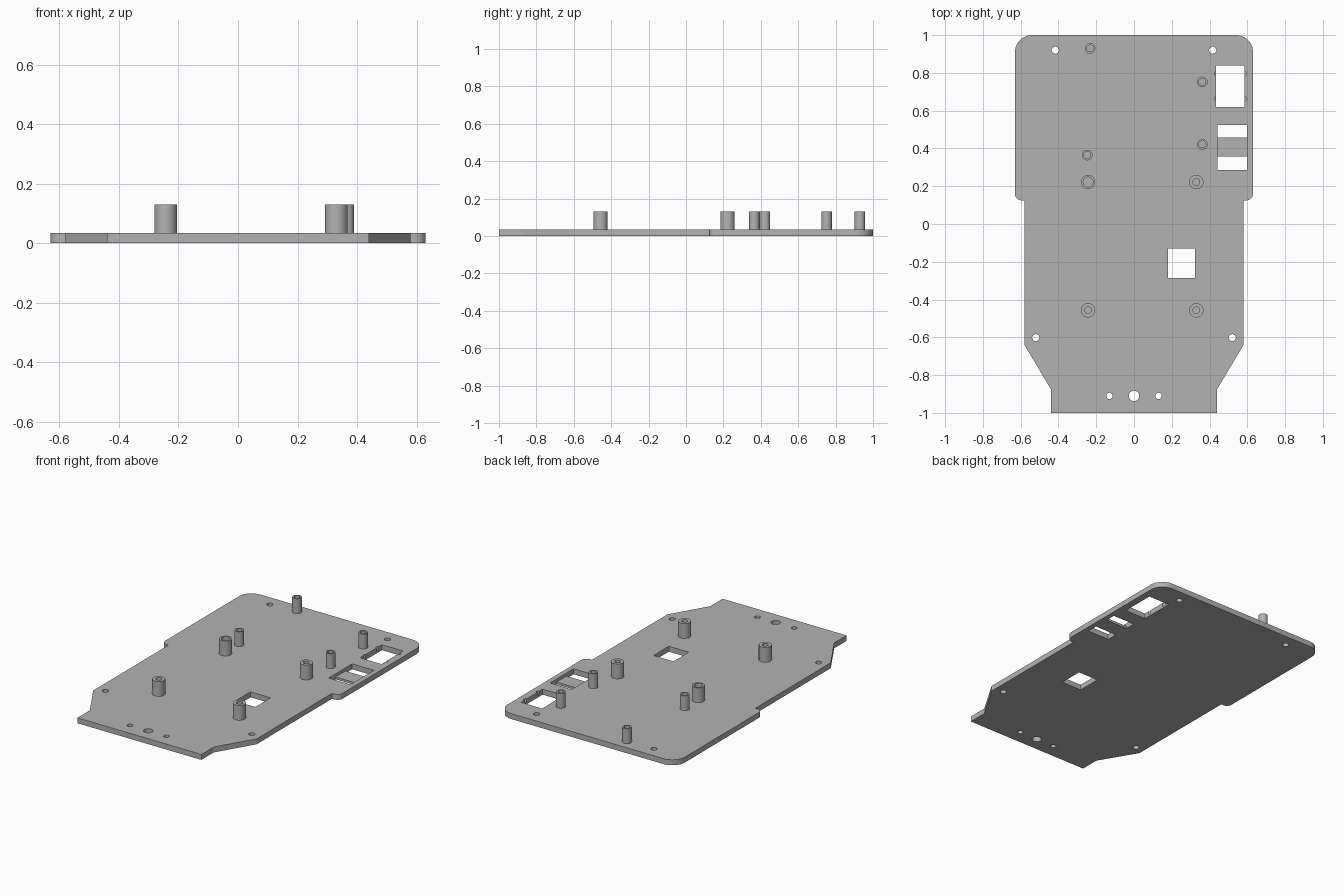
import bpy, bmesh, math

if "Cube" in bpy.data.objects:
    bpy.data.objects.remove(bpy.data.objects["Cube"], do_unlink=True)

THICK, TOP = 0.035, 0.13

grey = bpy.data.materials.new("plain grey")
grey.use_nodes = True
COLOUR = (0.45, 0.45, 0.45, 1)
grey.diffuse_color = COLOUR
grey.node_tree.nodes["Principled BSDF"].inputs["Base Color"].default_value = COLOUR


def finish(name, bm):
    bmesh.ops.recalc_face_normals(bm, faces=bm.faces)
    mesh = bpy.data.meshes.new(name)
    bm.to_mesh(mesh)
    bm.free()
    mesh.materials.append(grey)
    obj = bpy.data.objects.new(name, mesh)
    bpy.context.collection.objects.link(obj)
    return obj


def activate(obj):
    bpy.ops.object.select_all(action='DESELECT')
    obj.select_set(True)
    bpy.context.view_layer.objects.active = obj


def smooth(obj):
    activate(obj)
    bpy.ops.object.shade_smooth_by_angle(angle=math.radians(30))


def prism(name, points, z0, z1):
    bm = bmesh.new()
    face = bm.faces.new([bm.verts.new((x, y, z0)) for x, y in points])
    out = bmesh.ops.extrude_face_region(bm, geom=[face])
    for v in out["geom"]:
        if isinstance(v, bmesh.types.BMVert):
            v.co.z = z1
    return finish(name, bm)


def arc(cx, cy, r, a0, a1, n):
    angles = [math.radians(a0 + (a1 - a0) * i / n) for i in range(n + 1)]
    return [(cx + r * math.cos(a), cy + r * math.sin(a)) for a in angles]


def rect(x0, x1, y0, y1):
    return [(x0, y0), (x1, y0), (x1, y1), (x0, y1)]


def cut(target, points, z0=-0.1, z1=0.1):
    cutter = prism("cutter", points, z0, z1)
    cutter.hide_render = True
    activate(target)
    mod = target.modifiers.new("cut", 'BOOLEAN')
    mod.operation, mod.solver, mod.object = 'DIFFERENCE', 'EXACT', cutter
    bpy.ops.object.modifier_apply(modifier=mod.name)
    bpy.data.objects.remove(cutter, do_unlink=True)


def cut_hole(target, x, y, r, z0=-0.1):
    cut(target, arc(x, y, r, 0, 345, 23), z0)


# Base plate: right-hand outline mirrored to the other side
half = [(0.44, -1), (0.44, -0.875), (0.58, -0.64), (0.58, 0.125), (0.595, 0.125)]
half += arc(0.595, 0.16, 0.035, -80, 0, 6)
half += arc(0.54, 0.91, 0.09, 0, 90, 10)
plate = prism("base_plate", half + [(-x, y) for x, y in reversed(half)], 0, THICK)

# Screw holes
for side in (-1, 1):
    cut_hole(plate, side * 0.417, 0.92, 0.019)
    cut_hole(plate, side * 0.52, -0.602, 0.019)
    cut_hole(plate, side * 0.13, -0.91, 0.017)
cut_hole(plate, 0, -0.91, 0.028)

# Cable opening, and the tray with a low bridge between two slots
cut(plate, rect(0.18, 0.322, -0.285, -0.13))
cut(plate, rect(0.443, 0.598, 0.287, 0.357))
cut(plate, rect(0.443, 0.598, 0.458, 0.525))
cut(plate, rect(0.443, 0.598, 0.35, 0.465), 0.015)

# Switch window with shallow clip notches
cut(plate, rect(0.434, 0.584, 0.62, 0.84))
for x in (0.436, 0.586):
    for y in (0.663, 0.795):
        cut_hole(plate, x, y, 0.011, 0.012)
smooth(plate)


# Hollow standoffs
def standoff(name, x, y, r, bore):
    bm = bmesh.new()
    n = 32
    rings = []
    for radius, z in ((r, THICK - 0.005), (r, TOP), (bore, TOP), (bore, THICK + 0.002)):
        rings.append([bm.verts.new((px, py, z))
                      for px, py in arc(x, y, radius, 0, 360 - 360 / n, n - 1)])
    for a, b in zip(rings, rings[1:]):
        for i in range(n):
            j = (i + 1) % n
            bm.faces.new((a[i], a[j], b[j], b[i]))
    bm.faces.new(rings[0])
    bm.faces.new(rings[-1])
    smooth(finish(name, bm))


for label, x, y, bore in (("front_right", -0.243, -0.457, 0.018),
                          ("front_left", 0.33, -0.457, 0.018),
                          ("rear_right", -0.243, 0.222, 0.026),
                          ("rear_left", 0.33, 0.222, 0.018)):
    standoff("large_standoff_" + label, x, y, 0.038, bore)
for label, x, y in (("rear_right", -0.232, 0.93), ("rear_left", 0.362, 0.752),
                    ("middle_left", 0.362, 0.422), ("middle_right", -0.247, 0.365)):
    standoff("small_standoff_" + label, x, y, 0.028, 0.018)
